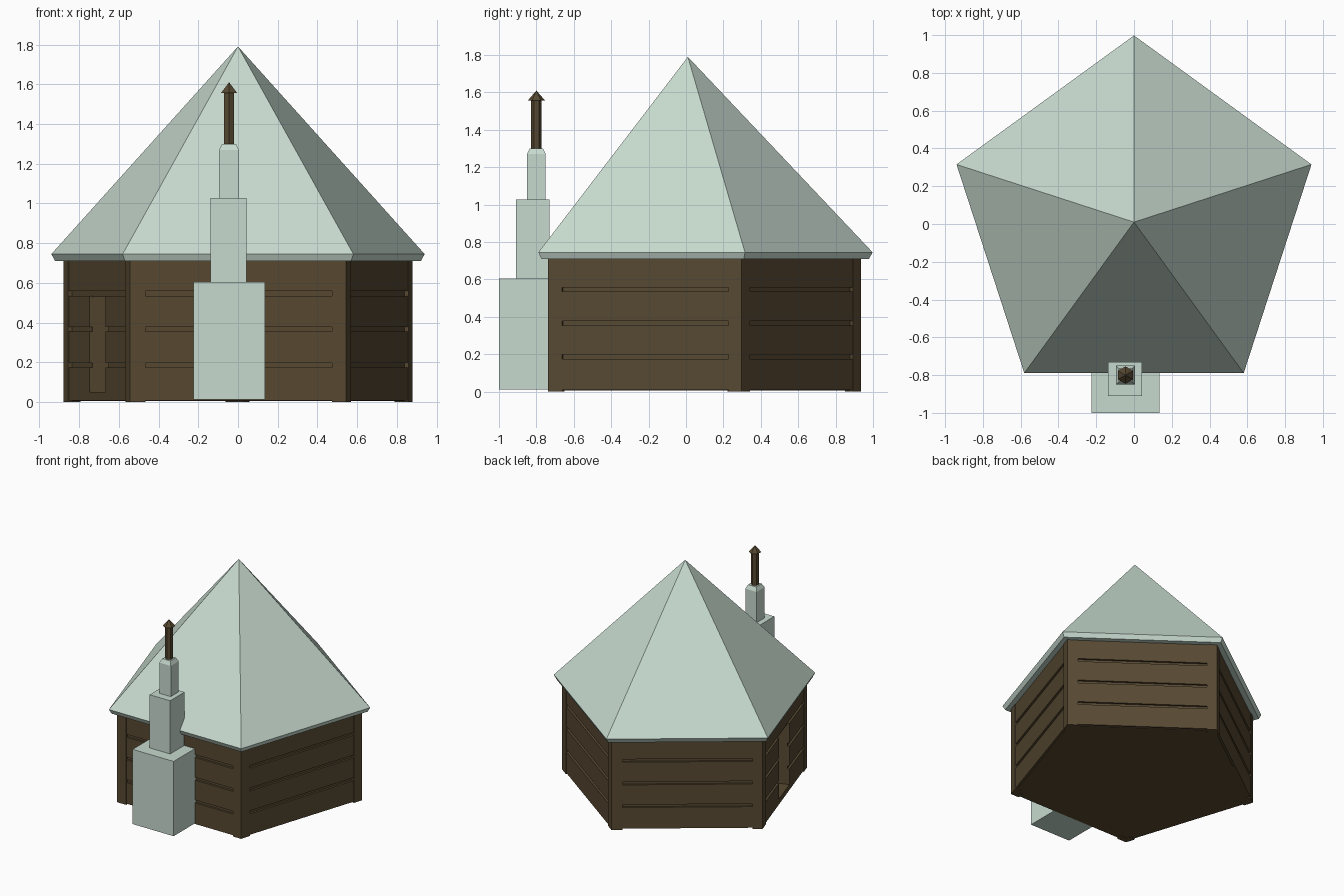
import bpy, bmesh, math
from mathutils import Matrix, Vector

if "Cube" in bpy.data.objects:
    bpy.data.objects.remove(bpy.data.objects["Cube"])

CY = 0.01            # centre of the pentagon in y
A = 0.748            # centre-to-wall distance
H = A * math.tan(math.radians(36))   # half wall width
CX, PY = -0.045, -0.80               # chimney axis


def material(name, rgb):
    m = bpy.data.materials.new(name)
    m.diffuse_color = (*rgb, 1)
    m.use_nodes = True
    m.node_tree.nodes["Principled BSDF"].inputs["Base Color"].default_value = m.diffuse_color
    return m


GREEN = material("pale green grey", (0.57, 0.70, 0.62))
BROWN = material("dark brown wood", (0.095, 0.066, 0.031))


def finish(name, bm, mat):
    bmesh.ops.recalc_face_normals(bm, faces=bm.faces)
    me = bpy.data.meshes.new(name)
    bm.to_mesh(me)
    bm.free()
    ob = bpy.data.objects.new(name, me)
    me.materials.append(mat)
    bpy.context.collection.objects.link(ob)
    return ob


def add_box(bm, x0, x1, y0, y1, z0, z1, mtx=Matrix()):
    size = Matrix.Diagonal((x1 - x0, y1 - y0, z1 - z0, 1))
    mid = Matrix.Translation(((x0 + x1) / 2, (y0 + y1) / 2, (z0 + z1) / 2))
    bmesh.ops.create_cube(bm, size=1, matrix=mtx @ mid @ size)


def stack(name, mat, sides, levels, centre, start):
    """Stack of regular rings given as (circumradius, z); radius 0 makes a tip."""
    bm = bmesh.new()
    rings = []
    for r, z in levels:
        n = sides if r else 1
        rings.append([bm.verts.new((centre[0] + r * math.cos(start + math.tau * i / sides),
                                    centre[1] + r * math.sin(start + math.tau * i / sides), z))
                      for i in range(n)])
    for a, b in zip(rings, rings[1:]):
        for i in range(sides):
            j = (i + 1) % sides
            bm.faces.new((a[i], a[j], b[0]) if len(b) == 1 else (a[i], a[j], b[j], b[i]))
    bm.faces.new(rings[0])
    if len(rings[-1]) > 1:
        bm.faces.new(rings[-1])
    return finish(name, bm, mat)


def wall_frame(k):
    return Matrix.Translation((0, CY, 0)) @ Matrix.Rotation(math.radians(72 * k), 4, 'Z')


# Inner core of the hut, seen as the bottom of the grooves
core_r = 0.728 / math.cos(math.radians(36))
core = stack("wall_core", BROWN, 5, [(core_r, 0.005), (core_r, 0.73)], (0, CY), math.pi / 2)

# Doorway cut into the left wall
DOOR = 4
bm = bmesh.new()
add_box(bm, -0.13, 0.13, -0.9, -0.60, 0.05, 0.53, wall_frame(DOOR))
cutter = finish("door_cutter", bm, BROWN)
cutter.hide_render = True
cutter.hide_set(True)
cut = core.modifiers.new("doorway", 'BOOLEAN')
cut.object = cutter
cut.operation = 'DIFFERENCE'
cut.solver = 'EXACT'

# Planks with grooves between them, and corner posts
planks, posts = bmesh.new(), bmesh.new()
rows = [(0.008, 0.175), (0.198, 0.355), (0.378, 0.535), (0.558, 0.73)]
for k in range(5):
    f = wall_frame(k)
    for i, (z0, z1) in enumerate(rows):
        if k == DOOR and i < 3:
            add_box(planks, -0.47, -0.13, -0.744, -0.715, z0, z1, f)
            add_box(planks, 0.13, 0.478, -0.744, -0.715, z0, z1, f)
            if i == 0:   # door sill
                add_box(planks, -0.13, 0.13, -0.744, -0.715, z0, 0.05, f)
        else:
            add_box(planks, -0.47, 0.478, -0.744, -0.715, z0, z1, f)
    for x0, x1 in ((-H, -0.465), (0.472, H)):
        add_box(posts, x0, x1, -A, -0.70, 0.0, 0.73, f)
finish("wall_planks", planks, BROWN)
finish("corner_posts", posts, BROWN)

# Five-sided roof with a thin eave
stack("roof", GREEN, 5, [(0.968, 0.71), (0.988, 0.745), (0, 1.79)], (0, CY), math.pi / 2)

# Stepped chimney
for name, x0, x1, y0, y1, z0, z1 in (
        ("chimney_base", -0.225, 0.135, -1.0, -0.64, 0.012, 0.605),
        ("chimney_middle", -0.138, 0.042, -0.91, -0.73, 0.60, 1.027)):
    bm = bmesh.new()
    add_box(bm, x0, x1, y0, y1, z0, z1)
    finish(name, bm, GREEN)
q = math.sqrt(2)
stack("chimney_top", GREEN, 4, [(0.05 * q, 1.02), (0.05 * q, 1.27), (0.035 * q, 1.3)],
      (CX, PY), math.pi / 4)

# Flue pipe with pointed cap
stack("flue_pipe", BROWN, 6, [(0.028, 1.29), (0.028, 1.57)], (CX, PY), math.pi / 6)
stack("flue_cap", BROWN, 6, [(0.046, 1.557), (0, 1.61)], (CX, PY), math.pi / 6)
